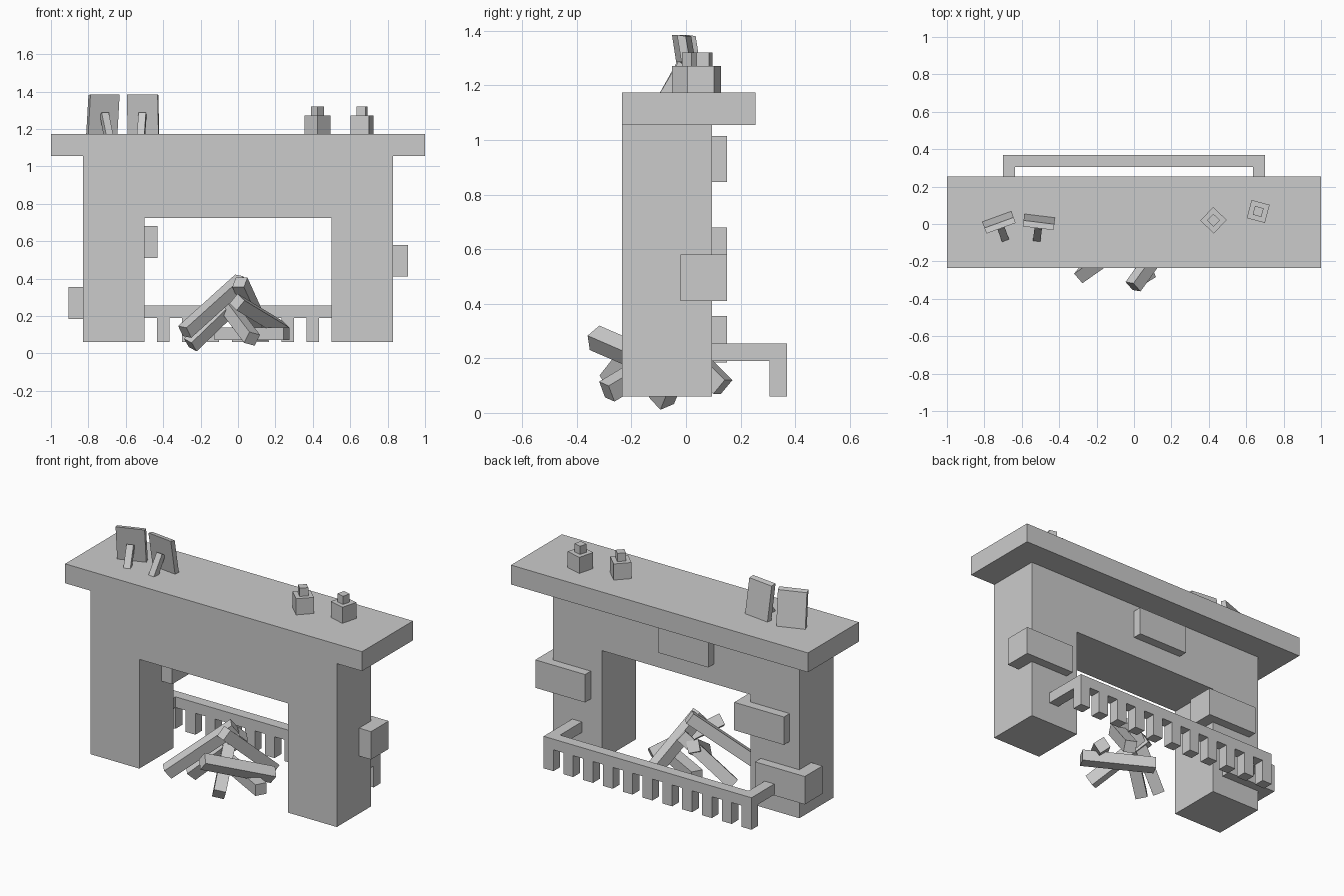
import bpy, bmesh
from math import radians
from mathutils import Vector, Matrix

if "Cube" in bpy.data.objects:
    bpy.data.objects.remove(bpy.data.objects["Cube"])


def make(name, bm, matrix=Matrix()):
    bmesh.ops.recalc_face_normals(bm, faces=bm.faces)
    mesh = bpy.data.meshes.new(name)
    bm.to_mesh(mesh)
    bm.free()
    obj = bpy.data.objects.new(name, mesh)
    obj.matrix_world = matrix
    bpy.context.collection.objects.link(obj)
    return obj


def add_box(bm, lo, hi):
    lo, hi = Vector(lo), Vector(hi)
    m = Matrix.Translation((lo + hi) / 2) @ Matrix.Diagonal((*(hi - lo), 1))
    bmesh.ops.create_cube(bm, size=1, matrix=m)


def box(name, lo, hi, matrix=Matrix()):
    bm = bmesh.new()
    add_box(bm, lo, hi)
    return make(name, bm, matrix)


def prism(name, points, offset, matrix=Matrix()):
    bm = bmesh.new()
    face = bm.faces.new([bm.verts.new(p) for p in points])
    ext = bmesh.ops.extrude_face_region(bm, geom=[face], use_keep_orig=True)
    verts = [v for v in ext["geom"] if isinstance(v, bmesh.types.BMVert)]
    bmesh.ops.translate(bm, verts=verts, vec=offset)
    return make(name, bm, matrix)


def placed(x, y, z, yaw):
    return Matrix.Translation((x, y, z)) @ Matrix.Rotation(radians(yaw), 4, "Z")


# Surround with open hearth, and mantel shelf
arch = [(-.83, .06), (-.5, .06), (-.5, .725), (.5, .725),
        (.5, .06), (.83, .06), (.83, 1.055), (-.83, 1.055)]
prism("surround", [(x, -.235, z) for x, z in arch], (0, .33, 0))
TOP = 1.173
box("mantel_shelf", (-1, -.235, 1.055), (1, .255, TOP))

# Protruding bricks
for x, z in [(-.255, .845), (.575, .41), (-.765, .51), (-.905, .185)]:
    box("brick", (x, -.02, z), (x + .335, .15, z + .17))

# Hearth fender: U-shaped rail with pegs
rail = [(-.7, .095), (-.7, .37), (.7, .37), (.7, .095),
        (.635, .095), (.635, .305), (-.635, .305), (-.635, .095)]
prism("fender_rail", [(x, y, .19) for x, y in rail], (0, 0, .065))
for i in range(11):
    x = -.667 + i * .1334
    box("fender_peg", (x - .033, .305, .06), (x + .033, .37, .19))

# Picture frames leaning on their struts
for x, y, yaw in [(-.722, .008, 20), (-.508, .01, -7)]:
    m = placed(x, y, TOP, yaw)
    panel = [(.002, -.002), (.034, 0), (-.001, .207), (-.033, .212)]
    prism("picture_frame", [(-.083, a, b) for a, b in panel], (.166, 0, 0), m)
    strut = [(-.103, 0), (-.06, 0), (-.008, .1), (-.035, .115)]
    prism("frame_strut", [(-.02, a, b) for a, b in strut], (.04, 0, 0), m)

# Square jars with stoppers
for x, y, yaw in [(.425, .02, 46), (.664, .067, -15)]:
    m = placed(x, y, TOP, yaw)
    box("jar", (-.05, -.05, 0), (.05, .05, .098), m)
    box("jar_stopper", (-.024, -.024, .098), (.024, .024, .148), m)

# Stacked logs: start, end, roll
logs = [((-.285, -.275, .115), (.02, -.06, .39), 10),
        ((-.255, -.09, .045), (.02, .02, .31), 25),
        ((.075, -.29, .078), (-.07, .03, .27), 15),
        ((.01, -.15, .38), (.14, .135, .095), 0),
        ((-.005, -.335, .275), (.235, .0, .13), 35),
        ((.26, -.15, .105), (-.11, .05, .105), 0)]
for a, b, roll in logs:
    a, b = Vector(a), Vector(b)
    d = b - a
    m = (Matrix.Translation(a) @ d.to_track_quat("Z", "Y").to_matrix().to_4x4()
         @ Matrix.Rotation(radians(roll), 4, "Z"))
    box("log", (-.034, -.034, 0), (.034, .034, d.length), m)
